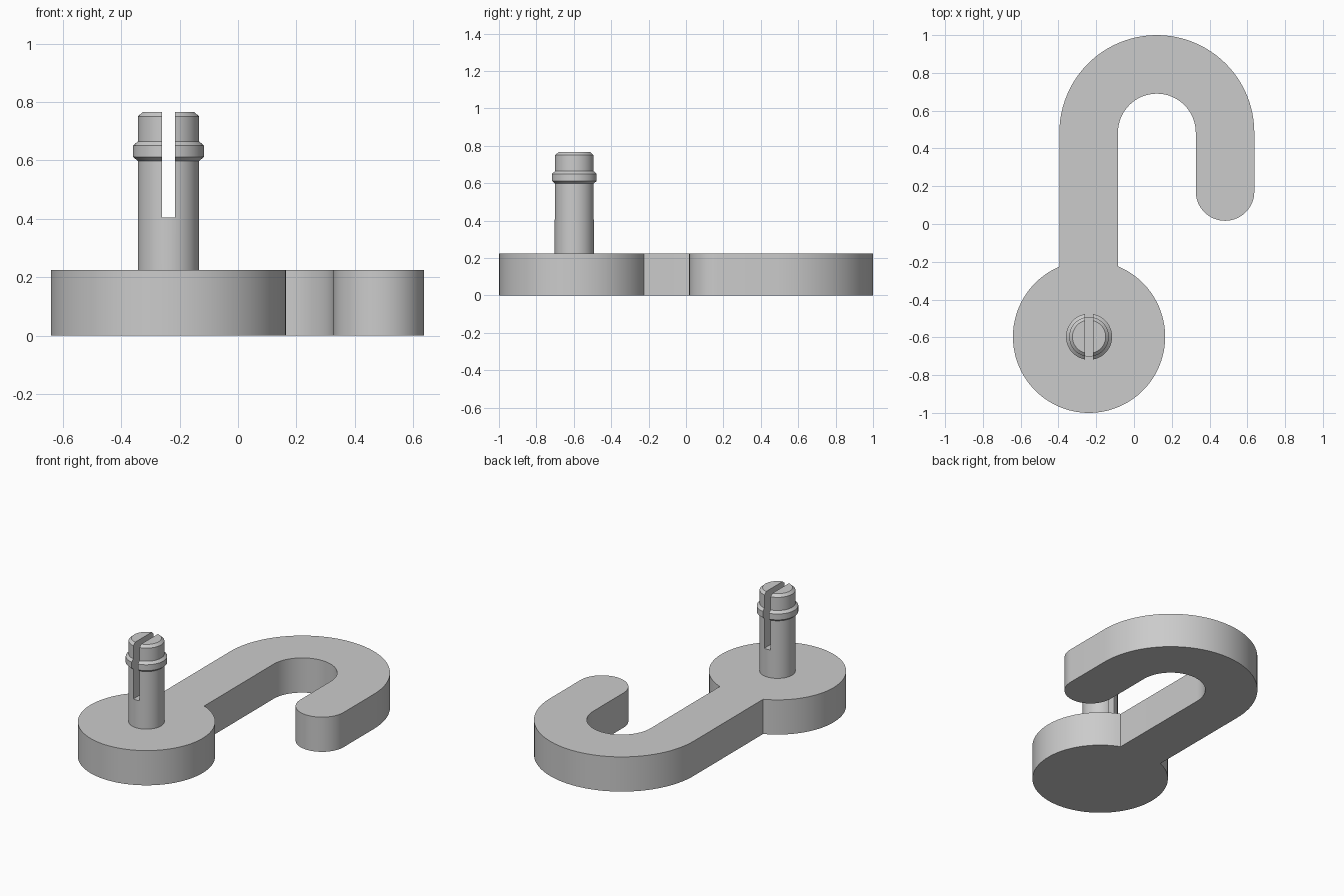
import bpy, bmesh
from math import sin, cos, pi, asin, acos

cube = bpy.data.objects.get("Cube")
if cube:
    bpy.data.objects.remove(cube, do_unlink=True)

grey = bpy.data.materials.new("plain grey")
grey.use_nodes = True
colour = (0.6, 0.6, 0.6, 1)
grey.diffuse_color = colour
grey.node_tree.nodes["Principled BSDF"].inputs["Base Color"].default_value = colour

THICK = 0.225
DISC = (-0.238, -0.597)
DISC_R = 0.403
BEND = (0.121, 0.484)
OUTER, INNER = 0.516, 0.206
TIP_Y = 0.172


def arc(centre, r, a0, a1, n):
    return [(centre[0] + r * cos(a0 + (a1 - a0) * i / n),
             centre[1] + r * sin(a0 + (a1 - a0) * i / n)) for i in range(n + 1)]


def finish(bm, name, smooth=True):
    bmesh.ops.recalc_face_normals(bm, faces=bm.faces)
    mesh = bpy.data.meshes.new(name)
    bm.to_mesh(mesh)
    bm.free()
    ob = bpy.data.objects.new(name, mesh)
    bpy.context.collection.objects.link(ob)
    mesh.materials.append(grey)
    if smooth:
        bpy.ops.object.select_all(action='DESELECT')
        ob.select_set(True)
        bpy.context.view_layer.objects.active = ob
        bpy.ops.object.shade_smooth_by_angle(angle=pi / 7)
    return ob


# Flat hook: round base, straight stem, bend and rounded tip in one outline
left = acos((BEND[0] - OUTER - DISC[0]) / DISC_R)
right = acos((BEND[0] - INNER - DISC[0]) / DISC_R)
tip = (BEND[0] + (OUTER + INNER) / 2, TIP_Y)
outline = arc(DISC, DISC_R, left, 2 * pi + right, 80)
outline += arc(BEND, INNER, pi, 0, 32)
outline += arc(tip, (OUTER - INNER) / 2, pi, 2 * pi, 32)
outline += arc(BEND, OUTER, 0, pi, 48)

bm = bmesh.new()
base = bm.faces.new([bm.verts.new((x, y, 0)) for x, y in outline])
top = bmesh.ops.extrude_face_region(bm, geom=[base])["geom"]
bmesh.ops.translate(bm, vec=(0, 0, THICK),
                    verts=[v for v in top if isinstance(v, bmesh.types.BMVert)])
hook = finish(bm, "hook_body")

# Pin: turned profile with a snap collar and chamfered end
profile = [(0.105, THICK - 0.02), (0.105, 0.598), (0.122, 0.612), (0.122, 0.650),
           (0.105, 0.665), (0.105, 0.750), (0.088, 0.766)]
SIDES = 48
bm = bmesh.new()
rings = [[bm.verts.new((DISC[0] + r * cos(2 * pi * i / SIDES),
                        DISC[1] + r * sin(2 * pi * i / SIDES), z))
          for i in range(SIDES)] for r, z in profile]
for low, high in zip(rings, rings[1:]):
    for i in range(SIDES):
        j = (i + 1) % SIDES
        bm.faces.new((low[i], low[j], high[j], high[i]))
bm.faces.new(rings[0])
bm.faces.new(rings[-1])
pin = finish(bm, "split_pin", smooth=False)

# Slot splitting the pin from the top
bm = bmesh.new()
bmesh.ops.create_cube(bm, size=1)
for v in bm.verts:
    v.co.x = DISC[0] + v.co.x * 0.044
    v.co.y = DISC[1] + v.co.y * 0.4
    v.co.z = 0.405 if v.co.z < 0 else 0.9
cutter = finish(bm, "slot_cutter", smooth=False)
cutter.hide_render = True

bpy.ops.object.select_all(action='DESELECT')
pin.select_set(True)
bpy.context.view_layer.objects.active = pin
cut = pin.modifiers.new("slot", 'BOOLEAN')
cut.operation = 'DIFFERENCE'
cut.solver = 'EXACT'
cut.object = cutter
bpy.ops.object.modifier_apply(modifier=cut.name)
bpy.data.objects.remove(cutter, do_unlink=True)
bpy.ops.object.shade_smooth_by_angle(angle=pi / 7)
